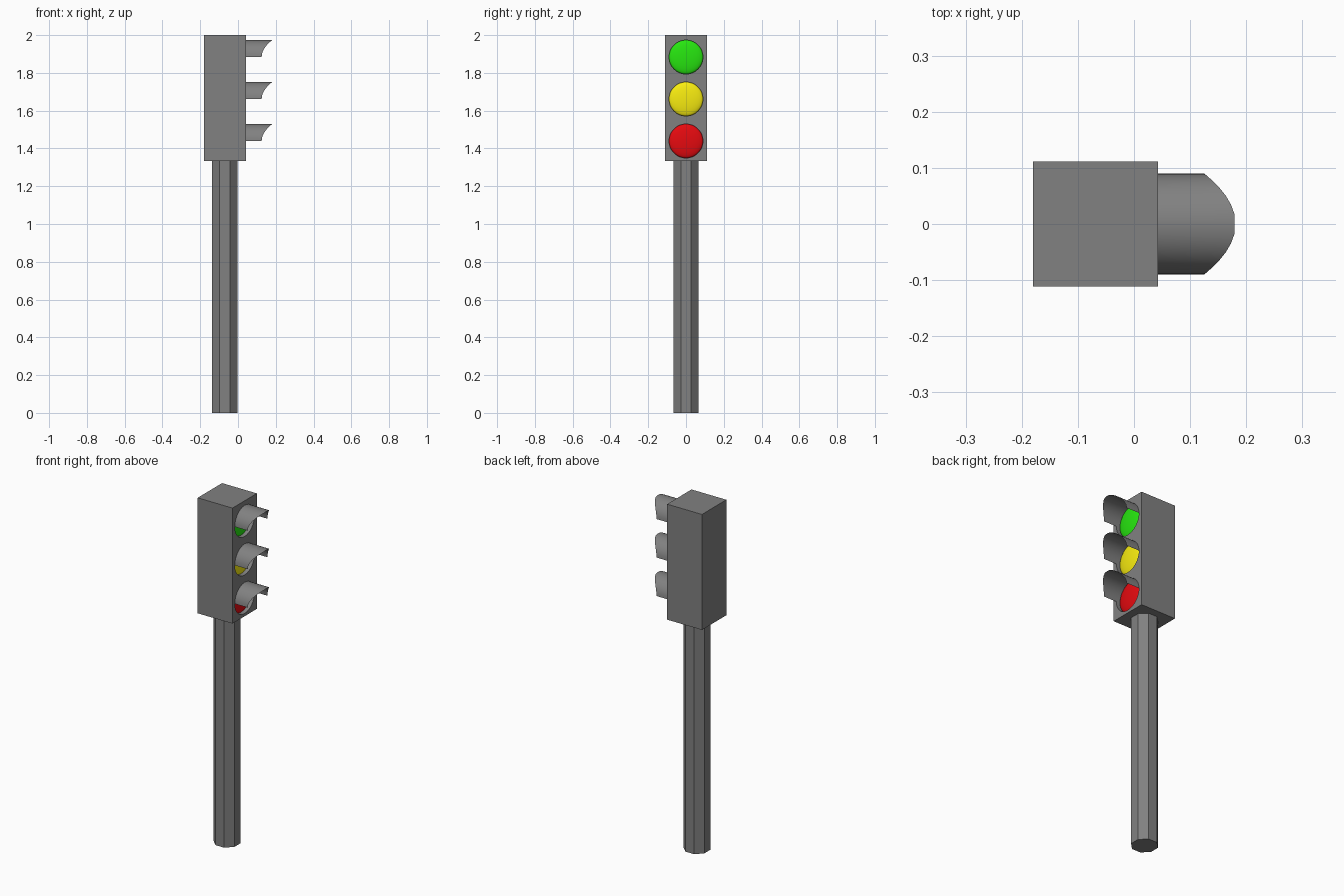
import bpy, bmesh, math
from mathutils import Matrix

if "Cube" in bpy.data.objects:
    bpy.data.objects.remove(bpy.data.objects["Cube"])

S = 2 / 9                  # width of the housing and height of one lamp cell
FRONT_X = 0.0425           # lamp side of the housing
POLE_X = -0.07
R = 0.09                   # lamp radius
FLOOR_X = FRONT_X - 0.026  # bottom of the lamp recess
SEG = 32
TO_X = Matrix.Rotation(math.pi / 2, 4, 'Y')

GREY = bpy.data.materials.new("dark_grey")
GREY.diffuse_color = (0.22, 0.22, 0.22, 1)
GREY.use_nodes = True
GREY.node_tree.nodes["Principled BSDF"].inputs["Base Color"].default_value = GREY.diffuse_color


def finish(name, bm, color=None):
    bmesh.ops.recalc_face_normals(bm, faces=bm.faces)
    mesh = bpy.data.meshes.new(name)
    bm.to_mesh(mesh)
    bm.free()
    ob = bpy.data.objects.new(name, mesh)
    bpy.context.collection.objects.link(ob)
    mat = GREY
    if color:
        mat = bpy.data.materials.new(name + "_color")
        mat.diffuse_color = color
        mat.use_nodes = True
        mat.node_tree.nodes["Principled BSDF"].inputs["Base Color"].default_value = mat.diffuse_color
    mesh.materials.append(mat)
    return ob


def smooth(ob, angle=35):
    bpy.ops.object.select_all(action='DESELECT')
    ob.select_set(True)
    bpy.context.view_layer.objects.active = ob
    bpy.ops.object.shade_smooth_by_angle(angle=math.radians(angle))


# octagonal pole with flats facing the axes
bm = bmesh.new()
rot = Matrix.Rotation(math.pi / 8, 4, 'Z')
bmesh.ops.create_cone(bm, cap_ends=True, segments=8, radius1=0.072, radius2=0.072,
                      depth=6 * S,
                      matrix=Matrix.Translation((POLE_X, 0, 3 * S)) @ rot)
finish("pole", bm)

# housing box
bm = bmesh.new()
bmesh.ops.create_cube(bm, size=1, matrix=Matrix.Translation((FRONT_X - S / 2, 0, 2 - 1.5 * S))
                      @ Matrix.Diagonal((S, S, 3 * S, 1)))
housing = finish("housing", bm)

lamps = [("green", (0.02, 0.8, 0.005, 1)),
         ("yellow", (0.95, 0.85, 0.005, 1)),
         ("red", (0.8, 0.003, 0.005, 1))]

for i, (label, color) in enumerate(lamps):
    z = 2 - S * (i + 0.5) - 0.005

    # round recess cut into the housing
    bm = bmesh.new()
    depth = 0.1
    bmesh.ops.create_cone(bm, cap_ends=True, segments=SEG, radius1=R, radius2=R, depth=depth,
                          matrix=Matrix.Translation((FLOOR_X + depth / 2, 0, z)) @ TO_X)
    cutter = finish(label + "_recess_cutter", bm)
    cutter.hide_render = True
    mod = housing.modifiers.new(label + "_recess", 'BOOLEAN')
    mod.operation = 'DIFFERENCE'
    mod.solver = 'EXACT'
    mod.object = cutter

    # shallow domed lamp
    bm = bmesh.new()
    bmesh.ops.create_uvsphere(bm, u_segments=SEG, v_segments=16, radius=R,
                              matrix=Matrix.Translation((FLOOR_X, 0, z))
                              @ Matrix.Diagonal((0.2, 1, 1, 1)) @ TO_X)
    back = [v for v in bm.verts if v.co.x < FLOOR_X - 1e-4]
    bmesh.ops.delete(bm, geom=back, context='VERTS')
    smooth(finish(label + "_lamp", bm, color), 60)

    # half-round visor, longest at the top
    bm = bmesh.new()
    rows = []
    for k in range(SEG // 2 + 1):
        a = 2 * math.pi * k / SEG
        tip = 0.125 + 0.054 * min(1, math.sin(a) ** 2 / 0.962)
        y, h = R * math.cos(a), z + R * math.sin(a)
        rows.append((bm.verts.new((FRONT_X, y, h)), bm.verts.new((tip, y, h))))
    for (a0, a1), (b0, b1) in zip(rows, rows[1:]):
        bm.faces.new((a0, b0, b1, a1))
    visor = finish(label + "_visor", bm)
    if visor.data.polygons[SEG // 4].normal.z < 0:
        visor.data.flip_normals()
    smooth(visor)

# bake the recesses and drop the cutters
bpy.context.view_layer.objects.active = housing
for mod in list(housing.modifiers):
    cutter = mod.object
    bpy.ops.object.modifier_apply(modifier=mod.name)
    bpy.data.objects.remove(cutter)
smooth(housing)
